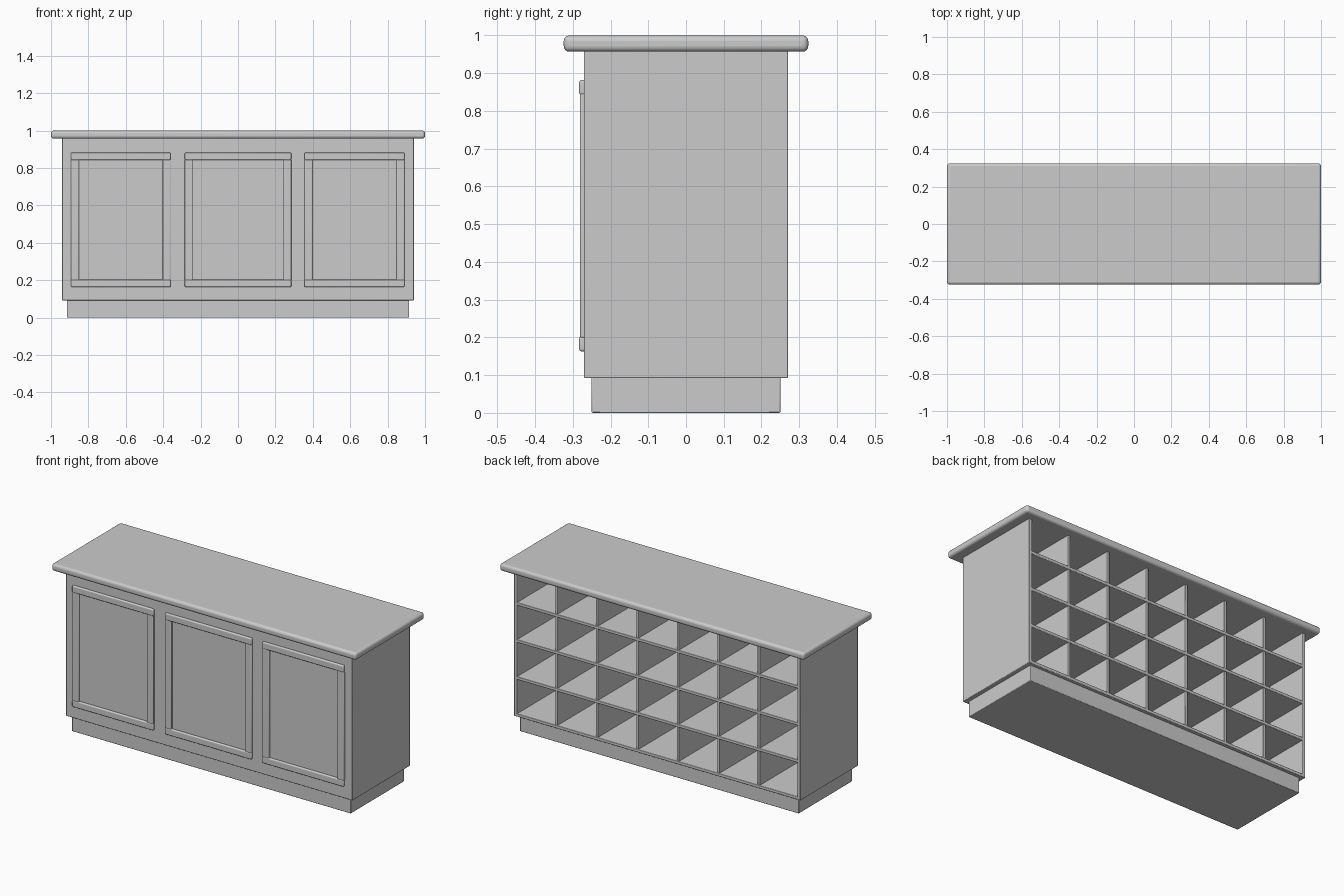
import bpy

cube = bpy.data.objects.get("Cube")
if cube:
    bpy.data.objects.remove(cube, do_unlink=True)

grey = bpy.data.materials.new("plain grey")
grey.use_nodes = True
colour = (0.6, 0.6, 0.6, 1)
grey.diffuse_color = colour
grey.node_tree.nodes["Principled BSDF"].inputs["Base Color"].default_value = colour


def board(name, x, y, z, bevel=0.003, segments=2):
    """Box between the given (low, high) limits, with softened edges."""
    spans = (x, y, z)
    bpy.ops.mesh.primitive_cube_add(size=1, location=[(a + b) / 2 for a, b in spans])
    ob = bpy.context.object
    ob.name = name
    ob.scale = [b - a for a, b in spans]
    bpy.ops.object.transform_apply(location=False, rotation=False, scale=True)
    ob.data.materials.append(grey)
    mod = ob.modifiers.new("Soft edges", "BEVEL")
    mod.width = bevel
    mod.segments = segments
    bpy.ops.object.shade_smooth_by_angle()
    return ob


# Outer shell
W, D, LOW, HIGH, T = 0.94, 0.27, 0.092, 0.96, 0.02
board("plinth", (-0.915, 0.915), (-0.25, 0.25), (0, 0.1))
board("countertop", (-1, 1), (-0.324, 0.324), (0.957, 1), 0.015, 4)
board("front_panel", (-W, W), (-D, -D + T), (LOW, HIGH))
board("right_side", (-W, -W + T), (-D, D), (LOW, HIGH))
board("left_side", (W - T, W), (-D, D), (LOW, HIGH))

# Pigeonholes open to the back: seven columns, four rows
COLUMNS, ROWS = 7, 4
inner = W - T / 2
for i in range(1, COLUMNS):
    x = -inner + 2 * inner * i / COLUMNS
    board(f"divider_{i}", (x - 0.008, x + 0.008), (-D + T / 2, D - 0.004), (LOW, HIGH), 0.002)
for i in range(ROWS):
    z = LOW + 0.22 * i
    board(f"shelf_{i + 1}", (-inner, inner), (-D + T / 2, D), (z, z + 0.018), 0.003)

# Raised frames on the front
RAIL, STILE = 0.04, 0.043
Z0, Z1 = 0.163, 0.882
for name, x0, x1 in (("right", -0.893, -0.36), ("middle", -0.285, 0.285), ("left", 0.355, 0.89)):
    for part, z in (("bottom", Z0), ("top", Z1 - RAIL)):
        board(f"{name}_{part}_rail", (x0, x1), (-0.283, -0.265), (z, z + RAIL), 0.006, 3)
    for part, x in (("outer", x0), ("inner", x1 - STILE)):
        board(f"{name}_{part}_stile", (x, x + STILE), (-0.281, -0.265), (Z0 + RAIL - 0.005, Z1 - RAIL + 0.005), 0.005, 3)
